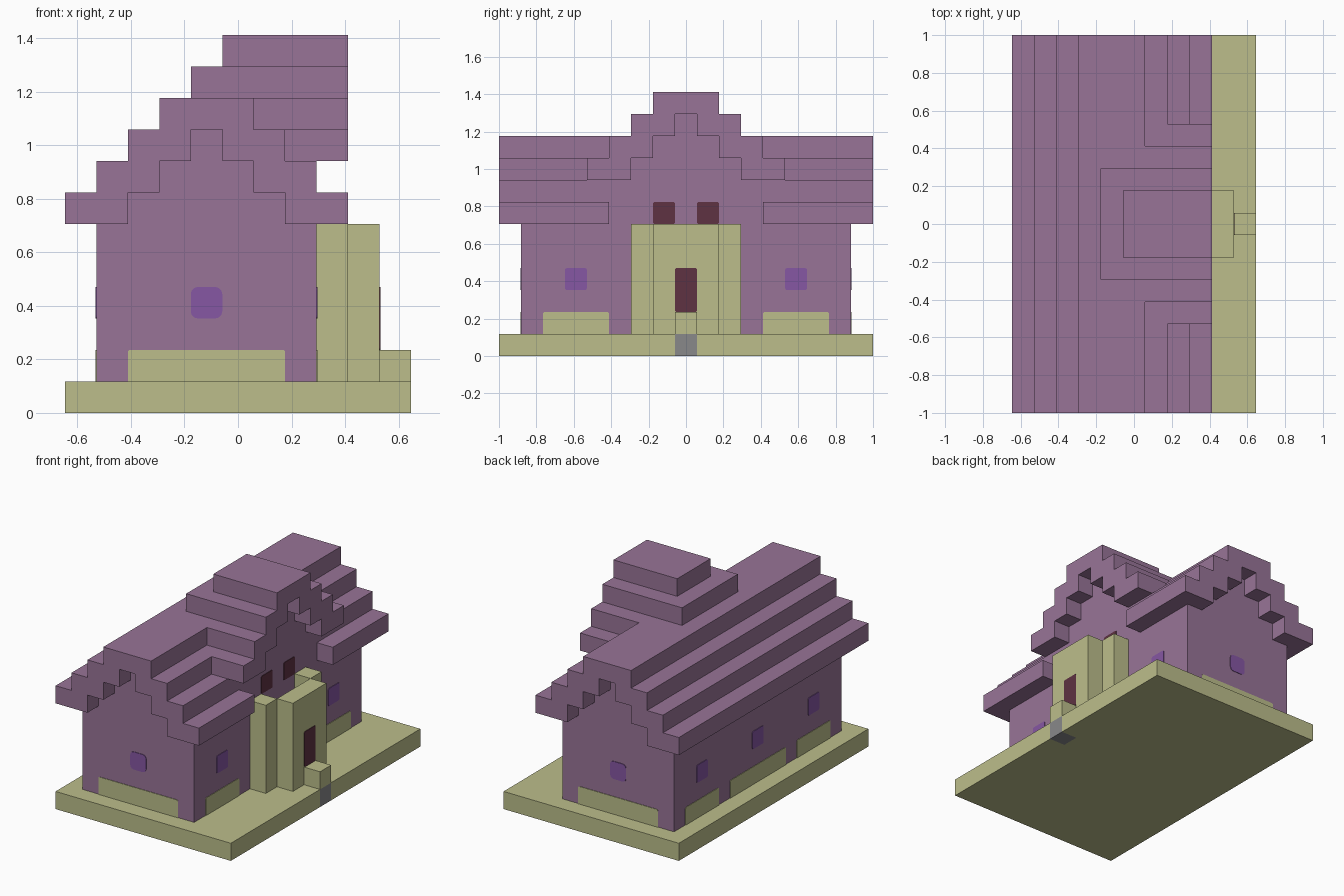
import bpy
import bmesh
from math import sin, cos, pi

U = 2 / 17  # size of one building block

if "Cube" in bpy.data.objects:
    bpy.data.objects.remove(bpy.data.objects["Cube"], do_unlink=True)


def material(name, rgb):
    linear = [((c / 255 + 0.055) / 1.055) ** 2.4 for c in rgb] + [1]
    mat = bpy.data.materials.new(name)
    mat.use_nodes = True
    mat.diffuse_color = linear
    mat.node_tree.nodes["Principled BSDF"].inputs["Base Color"].default_value = linear
    return mat


PURPLE = material("purple brick", (152, 116, 151))
SAND = material("pale sandstone", (188, 190, 139))
VIOLET = material("violet glass", (134, 87, 163))
MAROON = material("dark maroon", (94, 50, 66))
GREY = material("grey stone", (136, 136, 138))


def prism(name, pts, axis, lo, hi, mat):
    """Extrude a flat outline, in block units, along one axis."""
    place = {"x": lambda a, b, t: (t, a, b),
             "y": lambda a, b, t: (a, t, b),
             "z": lambda a, b, t: (a, b, t)}[axis]
    bm = bmesh.new()
    ends = [[bm.verts.new([U * c for c in place(a, b, t)]) for a, b in pts] for t in (lo, hi)]
    for ring in ends:
        bm.faces.new(ring)
    for i in range(len(pts)):
        bm.faces.new((ends[0][i - 1], ends[0][i], ends[1][i], ends[1][i - 1]))
    bmesh.ops.recalc_face_normals(bm, faces=bm.faces)
    mesh = bpy.data.meshes.new(name)
    bm.to_mesh(mesh)
    bm.free()
    mesh.materials.append(mat)
    obj = bpy.data.objects.new(name, mesh)
    bpy.context.collection.objects.link(obj)
    return obj


def box(name, x, y, z, mat):
    prism(name, [(x[0], y[0]), (x[1], y[0]), (x[1], y[1]), (x[0], y[1])], "z", *z, mat)


def plate(name, axis, face, side, a, b, radius, mat):
    """Thin rounded plate lying on a wall; side is the outward direction."""
    pts = []
    corners = [(a[1], b[1], -1, -1), (a[0], b[1], 1, -1), (a[0], b[0], 1, 1), (a[1], b[0], -1, 1)]
    for q, (ca, cb, sa, sb) in enumerate(corners):
        for k in range(4):
            t = (q + k / 3) * pi / 2
            pts.append((ca + radius * (sa + cos(t)), cb + radius * (sb + sin(t))))
    prism(name, pts, axis, face - side * 0.02, face + side * 0.03, mat)


def steps(w, z, n):
    """Stepped gable outline from lower right to lower left."""
    right = [(w - k, z + k + d) for k in range(n) for d in (0, 1)]
    return right + [(-a, b) for a, b in reversed(right)]


def arch(z):
    return steps(4.5, z, 4) + steps(2.5, z, 3)[::-1]


def shift(pts, d):
    return [(a + d, b) for a, b in pts]


# Ground slab with a notch for the entry stone
prism("ground_slab", [(-5.5, -8.5), (5.5, -8.5), (5.5, -0.5), (4.5, -0.5), (4.5, 0.5),
                      (5.5, 0.5), (5.5, 8.5), (-5.5, 8.5)], "z", 0, 1, SAND)
box("entry_stone", (4.5, 5.5), (-0.5, 0.5), (0, 1), GREY)
box("door_step", (4.5, 5.5), (-0.5, 0.5), (1, 2), SAND)

# House body and cross gable wall
body = [(3.5, 1), (3.5, 6)] + steps(2.5, 6, 3) + [(-3.5, 6), (-3.5, 1)]
prism("house_walls", shift(body, -1), "y", -7.5, 7.5, PURPLE)
cross = [(3.5, 6), (3.5, 8)] + steps(2.5, 8, 3) + [(-3.5, 8), (-3.5, 6)]
prism("cross_gable_wall", cross, "x", 0.5, 2.5, PURPLE)

# Main roof: full eaves at both ends, entrance eave left open in the middle
main = shift(arch(6), -1)
prism("main_roof_right", main, "y", -8.5, -3.5, PURPLE)
prism("main_roof_middle", main[2:-1], "y", -3.5, 3.5, PURPLE)
prism("main_roof_left", main, "y", 3.5, 8.5, PURPLE)

# Cross roof with stepped rear
prism("cross_roof", arch(8), "x", 0.5, 3.5, PURPLE)
box("cross_roof_rear_lower", (-1.5, 0.5), (-2.5, 2.5), (10, 11), PURPLE)
box("cross_roof_rear_upper", (-0.5, 0.5), (-1.5, 1.5), (11, 12), PURPLE)

# Porch front, open behind, with a pillar on each side
box("porch_front", (3.5, 4.5), (-1.5, 1.5), (1, 6), SAND)
plate("door", "x", 4.5, 1, (-0.5, 0.5), (2, 4), 0.08, MAROON)

# Details mirrored about the entrance
for s, label in ((-1, "right"), (1, "left")):
    def span(lo, hi):
        return sorted((s * lo, s * hi))

    box("porch_pillar_" + label, (2.5, 3.5), span(1.5, 2.5), (1, 6), SAND)
    plate("attic_window_" + label, "x", 2.5, 1, span(0.5, 1.5), (6, 7), 0.08, MAROON)
    plate("gable_window_" + label, "y", s * 7.5, s, (-1.5, -0.5), (3, 4), 0.22, VIOLET)
    plate("gable_panel_" + label, "y", s * 7.5, s, (-3.5, 1.5), (0.8, 2), 0.08, SAND)
    for face, side, where in ((2.5, 1, "entrance"), (-4.5, -1, "rear")):
        plate(f"{where}_window_{label}", "x", face, side, span(4.5, 5.5), (3, 4), 0.1, VIOLET)
        plate(f"{where}_panel_{label}", "x", face, side, span(3.5, 6.5), (0.8, 2), 0.08, SAND)

# Middle of the rear wall
plate("rear_window_middle", "x", -4.5, -1, (-0.5, 0.5), (3, 4), 0.1, VIOLET)
plate("rear_panel_middle", "x", -4.5, -1, (-2.5, 2.5), (0.8, 2), 0.08, SAND)
